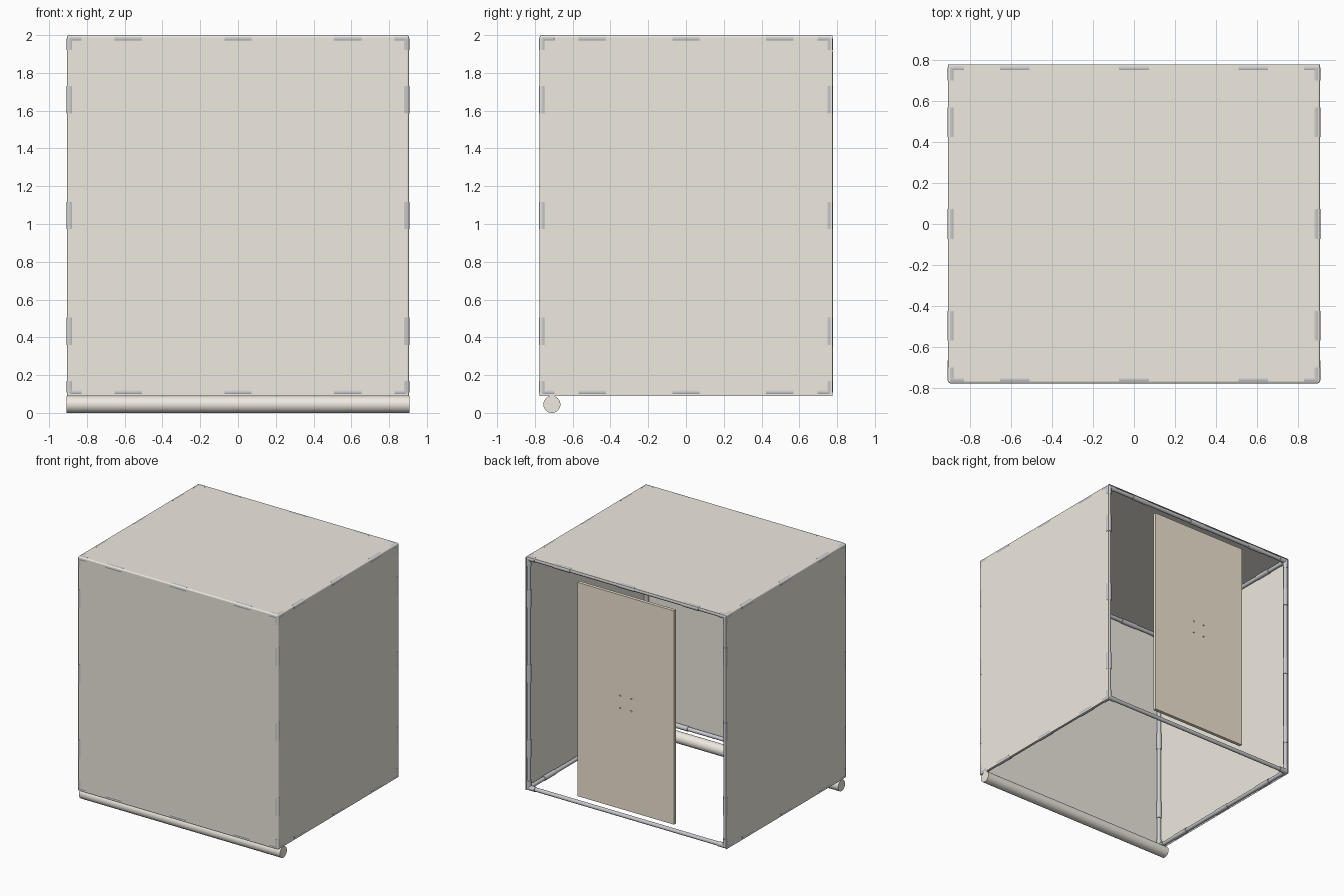
import bpy, bmesh
from mathutils import Vector

if "Cube" in bpy.data.objects:
    bpy.data.objects.remove(bpy.data.objects["Cube"])

HX, HY, Z0, Z1 = 0.907, 0.777, 0.09, 2.0      # outer size of the booth
CLIP_R, TUBE_R = 0.0195, 0.016
CX, CY = HX - CLIP_R, HY - CLIP_R             # tube centre lines
ZB, ZT = Z0 + CLIP_R, Z1 - CLIP_R


def material(name, rgb):
    m = bpy.data.materials.new(name)
    m.diffuse_color = (*rgb, 1)
    m.use_nodes = True
    m.node_tree.nodes["Principled BSDF"].inputs["Base Color"].default_value = m.diffuse_color
    return m


fabric_mat = material("fabric", (0.86, 0.82, 0.745))
board_mat = material("board", (0.87, 0.78, 0.64))
metal_mat = material("metal", (0.58, 0.59, 0.61))


def smooth(ob):
    bpy.ops.object.select_all(action='DESELECT')
    ob.select_set(True)
    bpy.context.view_layer.objects.active = ob
    bpy.ops.object.shade_smooth_by_angle()


def rod(name, a, b, r, mat, sides=16):
    a, b = Vector(a), Vector(b)
    d = b - a
    bpy.ops.mesh.primitive_cylinder_add(vertices=sides, radius=r, depth=d.length, location=(a + b) / 2)
    ob = bpy.context.object
    ob.name = name
    ob.rotation_euler = d.to_track_quat('Z', 'Y').to_euler()
    ob.data.materials.append(mat)
    smooth(ob)
    return ob


def box(name, lo, hi, mat):
    lo, hi = Vector(lo), Vector(hi)
    bpy.ops.mesh.primitive_cube_add(size=1, location=(lo + hi) / 2)
    ob = bpy.context.object
    ob.name = name
    ob.scale = hi - lo
    bpy.ops.object.transform_apply(location=False, rotation=False, scale=True)
    ob.data.materials.append(mat)
    return ob


def edge_bar(name, a, b, clips):
    """Frame tube with three snap clips spread along it."""
    a, b = Vector(a), Vector(b)
    rod(name + "_tube", a, b, TUBE_R, metal_mat)
    if clips:
        u, mid = (b - a).normalized(), (a + b) / 2
        for k in (-1, 0, 1):
            c = mid + u * k * (b - a).length * 0.327
            rod(name + "_clip", c - u * 0.0725, c + u * 0.0725, CLIP_R, metal_mat)


# Frame: four bars along each axis
for s in (-1, 1):
    for z, lvl in ((ZB, "bottom"), (ZT, "top")):
        edge_bar(f"{lvl}_cross_bar", (-CX, s * CY, z), (CX, s * CY, z), not (s > 0 and lvl == "bottom"))
        edge_bar(f"{lvl}_side_bar", (s * CX, -CY, z), (s * CX, CY, z), True)
    for t in (-1, 1):
        edge_bar("upright", (s * CX, t * CY, ZB), (s * CX, t * CY, ZT), True)

# Three-way corner connectors
for sx in (-1, 1):
    for sy in (-1, 1):
        for z, sz in ((ZB, -1), (ZT, 1)):
            p = Vector((sx * CX, sy * CY, z))
            bpy.ops.mesh.primitive_uv_sphere_add(segments=16, ring_count=10, radius=CLIP_R, location=p)
            ball = bpy.context.object
            ball.name = "corner_ball"
            ball.data.materials.append(metal_mat)
            smooth(ball)
            for d in ((-sx, 0, 0), (0, -sy, 0), (0, 0, -sz)):
                rod("corner_sleeve", p, p + Vector(d) * 0.06, CLIP_R, metal_mat)

# Fabric cover: flat-faced box with eased edges, open at the back and underneath
g = 0.002
cover = box("fabric_cover", (-HX + g, -HY + g, Z0), (HX - g, HY - g, Z1 - g), fabric_mat)
bm = bmesh.new()
bm.from_mesh(cover.data)
bm.normal_update()
bmesh.ops.delete(bm, geom=[f for f in bm.faces if f.normal.y > 0.9 or f.normal.z < -0.9], context='FACES')
bmesh.ops.bevel(bm, geom=[e for e in bm.edges if not e.is_boundary], offset=0.01,
                segments=3, profile=0.5, affect='EDGES')
for f in bm.faces:
    f.smooth = False
bm.to_mesh(cover.data)
bm.free()
sol = cover.modifiers.new("thickness", 'SOLIDIFY')
sol.thickness = 0.002
sol.offset = -1

# Rolled fabric beneath the front edge
rod("fabric_roll", (-HX, -0.71, 0.045), (HX, -0.71, 0.045), 0.045, fabric_mat, 48)

# Back board with four mounting holes
board = box("back_board", (-0.435, HY - 0.027, 0.168), (0.435, HY, 1.912), board_mat)
for sx in (-1, 1):
    for sz in (-1, 1):
        x, z = sx * 0.05, 1.04 + sz * 0.05
        cutter = rod("hole_cutter", (x, HY - 0.1, z), (x, HY + 0.1, z), 0.006, board_mat, 12)
        cutter.hide_render = True
        cutter.hide_set(True)
        cut = board.modifiers.new("hole", 'BOOLEAN')
        cut.operation = 'DIFFERENCE'
        cut.object = cutter
